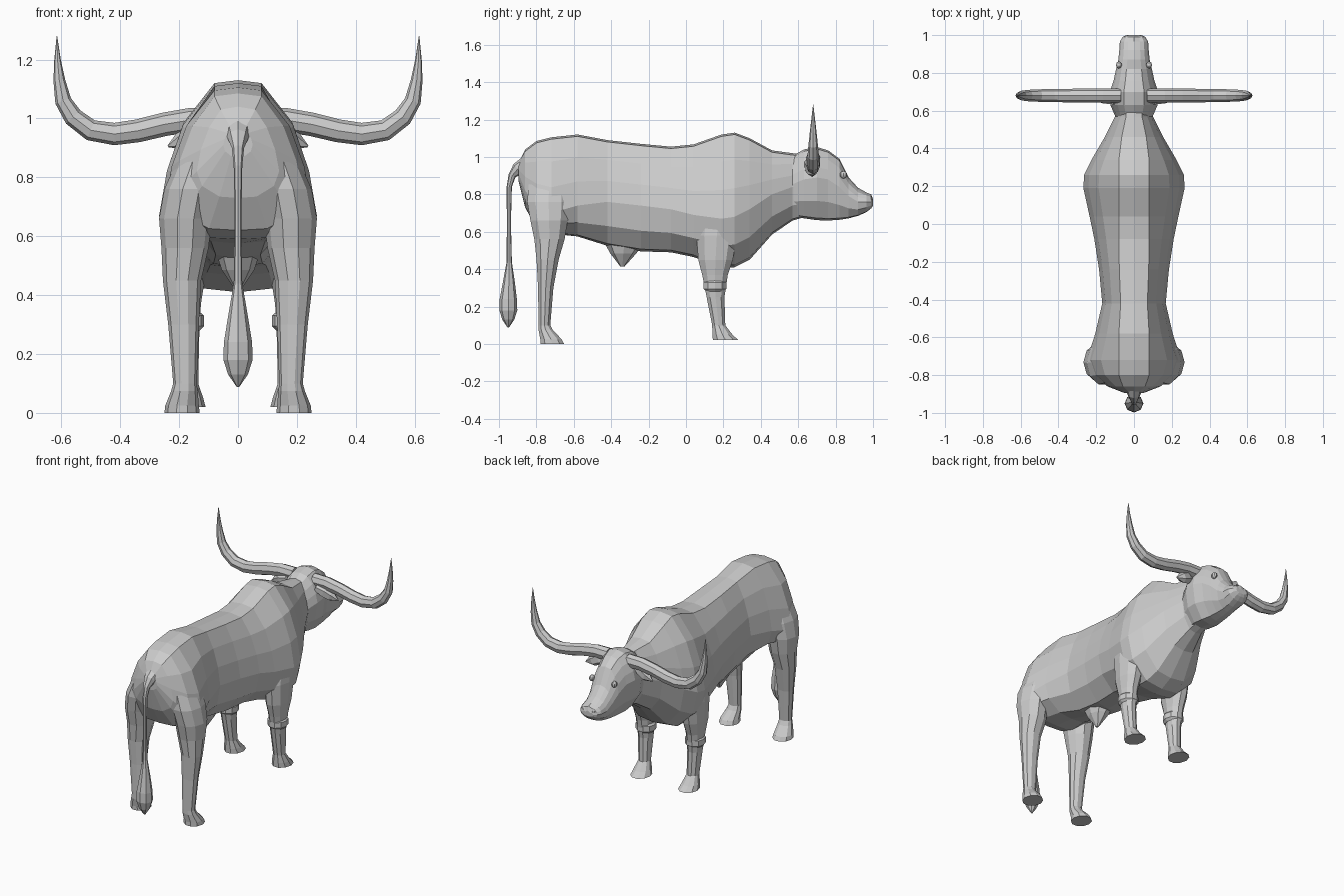
import bpy, bmesh, math
from mathutils import Vector


def loft(name, rings):
    """Skin a list of closed rings (equal point counts) and cap both ends."""
    bm = bmesh.new()
    vs = [[bm.verts.new(p) for p in r] for r in rings]
    n = len(vs[0])
    for a, b in zip(vs, vs[1:]):
        for i in range(n):
            j = (i + 1) % n
            bm.faces.new((a[i], a[j], b[j], b[i]))
    bm.faces.new(vs[0])
    bm.faces.new(vs[-1])
    bmesh.ops.recalc_face_normals(bm, faces=bm.faces)
    me = bpy.data.meshes.new(name)
    bm.to_mesh(me)
    bm.free()
    ob = bpy.data.objects.new(name, me)
    bpy.context.collection.objects.link(ob)
    return ob


def torso_ring(y, top, bot, w, zw):
    """Symmetric section: flat back, widest at zw, rounded belly."""
    u, d = top - zw, zw - bot
    half = [(min(.08, .42 * w), top - .01), (.7 * w, top - .32 * u), (.9 * w, top - .66 * u),
            (w, zw), (.87 * w, zw - .55 * d), (.45 * w, zw - .95 * d)]
    pts = [(0, top)] + half + [(0, bot)] + [(-x, z) for x, z in reversed(half)]
    return [(x, y, z) for x, z in pts]


def leg_ring(s, z, x, y, rx, ry, n=10):
    return [(s * (x + rx * math.cos(2 * math.pi * i / n)),
             y + ry * math.sin(2 * math.pi * i / n), z) for i in range(n)]


def tube(name, path, n=8, flat=1.0):
    """Sweep along points (x, y, z, r)."""
    P = [Vector(p[:3]) for p in path]
    rings, side = [], None
    for i, p in enumerate(P):
        t = (P[min(i + 1, len(P) - 1)] - P[max(i - 1, 0)]).normalized()
        if side is None:
            side = t.cross(Vector((0, 1, 0)) if abs(t.y) < .6 else Vector((1, 0, 0)))
        side = (side - t * side.dot(t)).normalized()
        up = t.cross(side)
        r = path[i][3]
        rings.append([p + r * (side * math.cos(2 * math.pi * k / n) + flat * up * math.sin(2 * math.pi * k / n))
                      for k in range(n)])
    return loft(name, rings)


def ball(name, loc, r, scale=(1, 1, 1)):
    bpy.ops.mesh.primitive_uv_sphere_add(segments=8, ring_count=6, radius=r, location=loc)
    ob = bpy.context.object
    ob.name, ob.scale = name, scale


# Torso and neck: y, top, bottom, half width, height of greatest width
loft("body", [torso_ring(*s) for s in [
    (-.895, .97, .87, .05, .91), (-.86, 1.04, .73, .14, .82), (-.80, 1.085, .62, .22, .74),
    (-.72, 1.105, .59, .25, .70), (-.58, 1.12, .575, .205, .74), (-.42, 1.09, .525, .168, .76),
    (-.24, 1.07, .495, .185, .74), (-.08, 1.055, .49, .21, .72), (.04, 1.067, .465, .235, .69),
    (.19, 1.12, .41, .268, .67), (.26, 1.13, .41, .264, .68), (.34, 1.10, .45, .225, .72),
    (.46, 1.035, .585, .155, .80), (.57, 1.02, .66, .10, .84), (.64, 1.01, .68, .09, .84)]])

# Head
loft("head", [torso_ring(*s) for s in [
    (.56, 1.0, .685, .095, .85), (.63, 1.04, .672, .125, .88), (.70, 1.053, .662, .128, .89),
    (.76, 1.035, .66, .108, .88), (.82, .99, .664, .095, .84), (.87, .89, .672, .083, .79),
    (.92, .835, .685, .078, .76), (.965, .81, .705, .075, .76), (.99, .80, .725, .06, .76),
    (1.0, .775, .74, .04, .757)]])

# Tail with tuft
tube("tail", [(0, -.86, .955, .045), (0, -.90, .935, .035), (0, -.93, .90, .02), (0, -.945, .84, .014),
              (0, -.947, .65, .011), (0, -.945, .44, .014), (0, -.947, .33, .032), (0, -.95, .24, .046),
              (0, -.95, .18, .048), (0, -.95, .13, .032), (0, -.95, .088, .004)], 8, 1.04)

# Belly sheath
loft("sheath", [leg_ring(1, .53, 0, -.33, .07, .10, 8), leg_ring(1, .485, 0, -.335, .055, .07, 8),
                leg_ring(1, .415, 0, -.34, .008, .012, 8)])

# Mirrored parts; leg rows: z, x, y, x radius, y radius
hind = [(.92, .11, -.73, .07, .11), (.76, .16, -.735, .09, .12), (.66, .178, -.732, .09, .105),
        (.56, .18, -.73, .08, .085), (.45, .19, -.74, .065, .062), (.30, .185, -.75, .052, .043),
        (.10, .18, -.757, .04, .033), (.075, .182, -.75, .045, .04),
        (.025, .19, -.722, .057, .06), (0, .19, -.715, .06, .067)]
fore = [(.72, .17, .18, .07, .11), (.58, .175, .165, .075, .115), (.45, .178, .158, .065, .097),
        (.37, .178, .155, .052, .072), (.25, .175, .158, .043, .05), (.10, .172, .175, .037, .037),
        (.05, .171, .195, .053, .056), (.02, .17, .212, .06, .072)]
cuff = [(.34, .175, .155, .05, .054), (.33, .175, .155, .06, .064), (.295, .175, .155, .06, .064),
        (.28, .175, .155, .046, .05)]
for s, side in ((1, "right"), (-1, "left")):
    for part, rows in (("hind_leg", hind), ("front_leg", fore), ("front_knee", cuff)):
        loft(f"{part}_{side}", [leg_ring(s, *r) for r in rows])
    tube(f"horn_{side}", [(s * x, .68, z, r) for x, z, r in [
        (.07, .995, .042), (.16, .995, .041), (.25, .98, .04), (.34, .958, .039), (.42, .947, .038),
        (.50, .96, .036), (.56, 1.005, .033), (.594, 1.06, .028), (.607, 1.13, .02),
        (.613, 1.20, .011), (.615, 1.28, .001)]], 8, .92)
    tube(f"ear_{side}", [(s * .10, .65, .965, .025), (s * .15, .665, .945, .04),
                         (s * .19, .675, .925, .035), (s * .238, .68, .905, .003)], 6, .8)
    ball(f"eye_{side}", (s * .08, .842, .905), .02, (.8, 1, 1))
    ball(f"nostril_{side}", (s * .035, .985, .775), .014)
